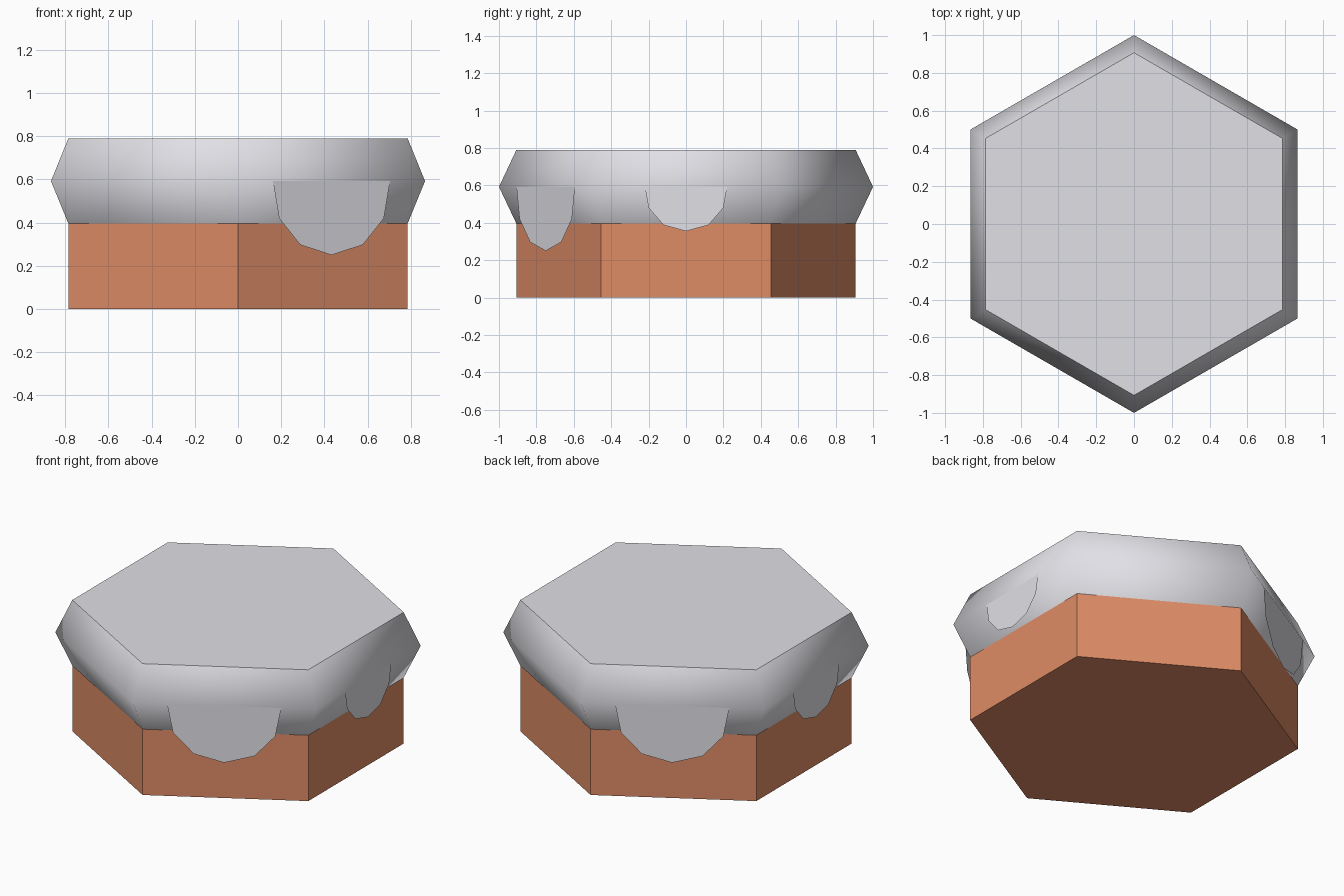
import bpy, bmesh, math
from mathutils import Matrix

if "Cube" in bpy.data.objects:
    bpy.data.objects.remove(bpy.data.objects["Cube"])


def material(name, colour):
    m = bpy.data.materials.new(name)
    m.diffuse_color = (*colour, 1)
    m.use_nodes = True
    m.node_tree.nodes["Principled BSDF"].inputs["Base Color"].default_value = m.diffuse_color
    return m


DIRT = material("brown dirt", (0.730, 0.262, 0.133))
STONE = material("pale grey stone", (0.753, 0.745, 0.791))


def finish(bm, name, mat):
    mesh = bpy.data.meshes.new(name)
    bm.to_mesh(mesh)
    bm.free()
    mesh.materials.append(mat)
    obj = bpy.data.objects.new(name, mesh)
    bpy.context.collection.objects.link(obj)
    return obj


def hex_stack(name, profile, mat, smooth=False):
    """Loft hexagons (corner on +y) through (radius, z) pairs and cap both ends."""
    bm = bmesh.new()
    rings = [[bm.verts.new((r * math.cos(a), r * math.sin(a), z))
              for a in (math.radians(30 + 60 * i) for i in range(6))]
             for r, z in profile]
    for low, high in zip(rings, rings[1:]):
        for i in range(6):
            j = (i + 1) % 6
            bm.faces.new((low[i], low[j], high[j], high[i])).smooth = smooth
    caps = [bm.faces.new(rings[0][::-1]), bm.faces.new(rings[-1])]
    for cap in caps:
        for e in cap.edges:
            e.smooth = False
    return finish(bm, name, mat)


def drip(name, half_outline, angle):
    """Thin upright tongue hanging just outside one side of the slab."""
    bm = bmesh.new()
    outline = half_outline + [(-y, z) for y, z in reversed(half_outline[:-1])]
    bm.faces.new([bm.verts.new((0.866, y, z)) for y, z in reversed(outline)])
    bm.transform(Matrix.Rotation(math.radians(angle), 4, 'Z'))
    bm.normal_update()
    # keep the sheet facing outwards
    for f in bm.faces:
        if f.normal.dot(f.calc_center_median()) < 0:
            f.normal_flip()
    return finish(bm, name, STONE)


# Dirt base and bulging stone slab
hex_stack("dirt_base", [(0.907, 0), (0.907, 0.396)], DIRT)
hex_stack("stone_slab", [(0.907, 0.396), (1.0, 0.592), (0.907, 0.79)], STONE, smooth=True)

# Large and small drips, repeated on opposite sides
LARGE = [(0.313, 0.592), (0.28, 0.42), (0.167, 0.297), (0, 0.25)]
SMALL = [(0.22, 0.592), (0.20, 0.48), (0.12, 0.388), (0, 0.355)]
for side, turn in (("right", 0), ("left", 180)):
    drip("large_drip_" + side, LARGE, turn - 60)
    drip("small_drip_" + side, SMALL, turn)
